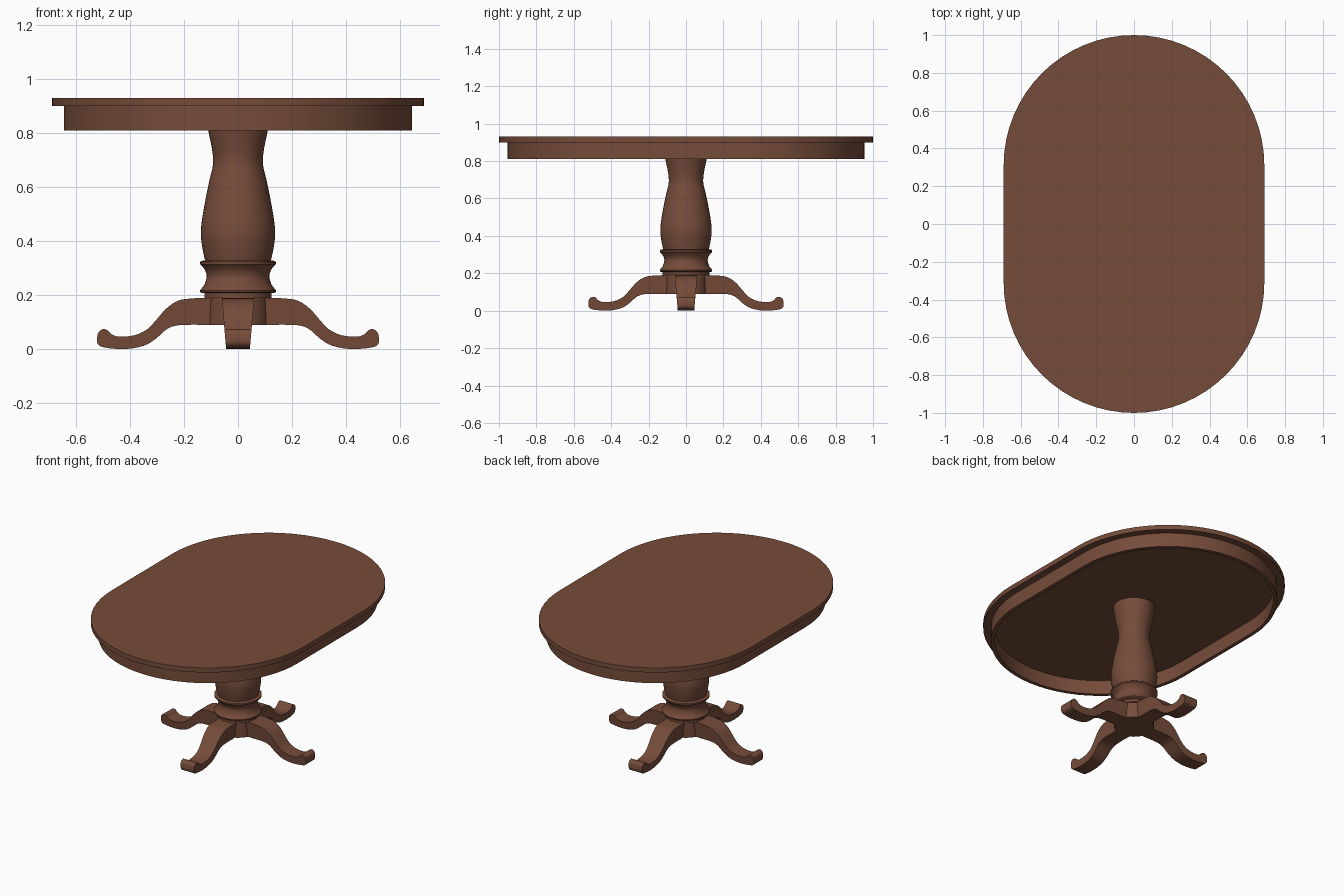
import bpy, bmesh, math
from mathutils import Vector

if "Cube" in bpy.data.objects:
    bpy.data.objects.remove(bpy.data.objects["Cube"])

wood = bpy.data.materials.new("brown_wood")
wood.diffuse_color = (0.18, 0.072, 0.042, 1)
wood.use_nodes = True
wood.node_tree.nodes["Principled BSDF"].inputs["Base Color"].default_value = wood.diffuse_color


def finish(bm, name, angle=35):
    bmesh.ops.recalc_face_normals(bm, faces=bm.faces)
    me = bpy.data.meshes.new(name)
    bm.to_mesh(me)
    bm.free()
    ob = bpy.data.objects.new(name, me)
    bpy.context.collection.objects.link(ob)
    me.materials.append(wood)
    bpy.ops.object.select_all(action='DESELECT')
    ob.select_set(True)
    bpy.context.view_layer.objects.active = ob
    bpy.ops.object.shade_smooth_by_angle(angle=math.radians(angle))
    return ob


def spline(pts, steps=4):
    """Catmull-Rom curve through 2D points."""
    p = [Vector(q) for q in pts]
    p = [2 * p[0] - p[1]] + p + [2 * p[-1] - p[-2]]
    out = []
    for i in range(1, len(p) - 2):
        a, b, c, d = p[i - 1:i + 3]
        for s in range(steps):
            t = s / steps
            out.append(0.5 * (2 * b + (c - a) * t + (2 * a - 5 * b + 4 * c - d) * t * t
                              + (3 * b - a - 3 * c + d) * t ** 3))
    return [tuple(v) for v in out] + [tuple(pts[-1])]


def oval(r, n=32, straight=0.31):
    """Two half circles joined by straight sides."""
    pts = []
    for side in (1, -1):
        for i in range(n + 1):
            a = math.pi * i / n
            pts.append((side * r * math.cos(a), side * (straight + r * math.sin(a))))
    return pts


def bridge(bm, a, b):
    n = len(a)
    for i in range(n):
        bm.faces.new((a[i], a[(i + 1) % n], b[(i + 1) % n], b[i]))


def lathe(name, profile, n=48):
    bm = bmesh.new()
    rings = [[bm.verts.new((r * math.cos(2 * math.pi * i / n),
                            r * math.sin(2 * math.pi * i / n), z)) for i in range(n)]
             for r, z in profile]
    for a, b in zip(rings, rings[1:]):
        bridge(bm, a, b)
    bm.faces.new(rings[0])
    bm.faces.new(rings[-1])
    return finish(bm, name)


# Oval table top
bm = bmesh.new()
lo, hi = [[bm.verts.new((x, y, z)) for x, y in oval(0.69)] for z in (0.90, 0.93)]
bridge(bm, lo, hi)
bm.faces.new(lo)
bm.faces.new(hi)
finish(bm, "table_top")

# Hollow apron under the top
bm = bmesh.new()
loops = [[bm.verts.new((x, y, z)) for x, y in oval(r)]
         for r, z in ((0.645, 0.81), (0.645, 0.90), (0.622, 0.90), (0.622, 0.81))]
for i in range(4):
    bridge(bm, loops[i], loops[(i + 1) % 4])
finish(bm, "apron")

# Turned column: foot collar, cove between two rings, vase-shaped shaft
cove = spline([(0.137, 0.222), (0.124, 0.24), (0.116, 0.268), (0.122, 0.292), (0.137, 0.312)])
shaft = spline([(0.122, 0.328), (0.131, 0.37), (0.137, 0.415), (0.136, 0.458), (0.125, 0.53),
                (0.107, 0.62), (0.095, 0.67), (0.092, 0.70), (0.097, 0.745), (0.11, 0.81),
                (0.124, 0.90)])
lathe("column", [(0.125, 0.19), (0.125, 0.207), (0.135, 0.208), (0.14, 0.212), (0.14, 0.218)]
      + cove + [(0.14, 0.314), (0.14, 0.323), (0.135, 0.327)] + shaft)

# Hub where the legs meet
lathe("hub", [(0.117, 0.09), (0.117, 0.19)])

# Four scrolled legs, narrower towards the floor
side = [(0.03, 0.19)] + spline([
    (0.115, 0.19), (0.18, 0.187), (0.225, 0.178), (0.268, 0.148), (0.31, 0.1), (0.34, 0.071),
    (0.385, 0.051), (0.44, 0.046), (0.468, 0.055), (0.483, 0.07), (0.5, 0.074), (0.516, 0.064),
    (0.522, 0.042), (0.519, 0.018), (0.495, 0.006), (0.42, 0.0), (0.35, 0.012), (0.305, 0.038),
    (0.268, 0.071), (0.235, 0.086), (0.19, 0.09), (0.115, 0.09)], 3) + [(0.03, 0.09)]
low = min(z for _, z in side)
side = [(x, z - low) for x, z in side]
for k, name in enumerate(("right_leg", "back_leg", "left_leg", "front_leg")):
    bm = bmesh.new()
    a, b = [[bm.verts.new((x, s * (0.044 + 0.085 * z), z)) for x, z in side] for s in (-1, 1)]
    bridge(bm, a, b)
    bm.faces.new(a)
    bm.faces.new(b)
    leg = finish(bm, name)
    leg.rotation_euler.z = k * math.pi / 2
